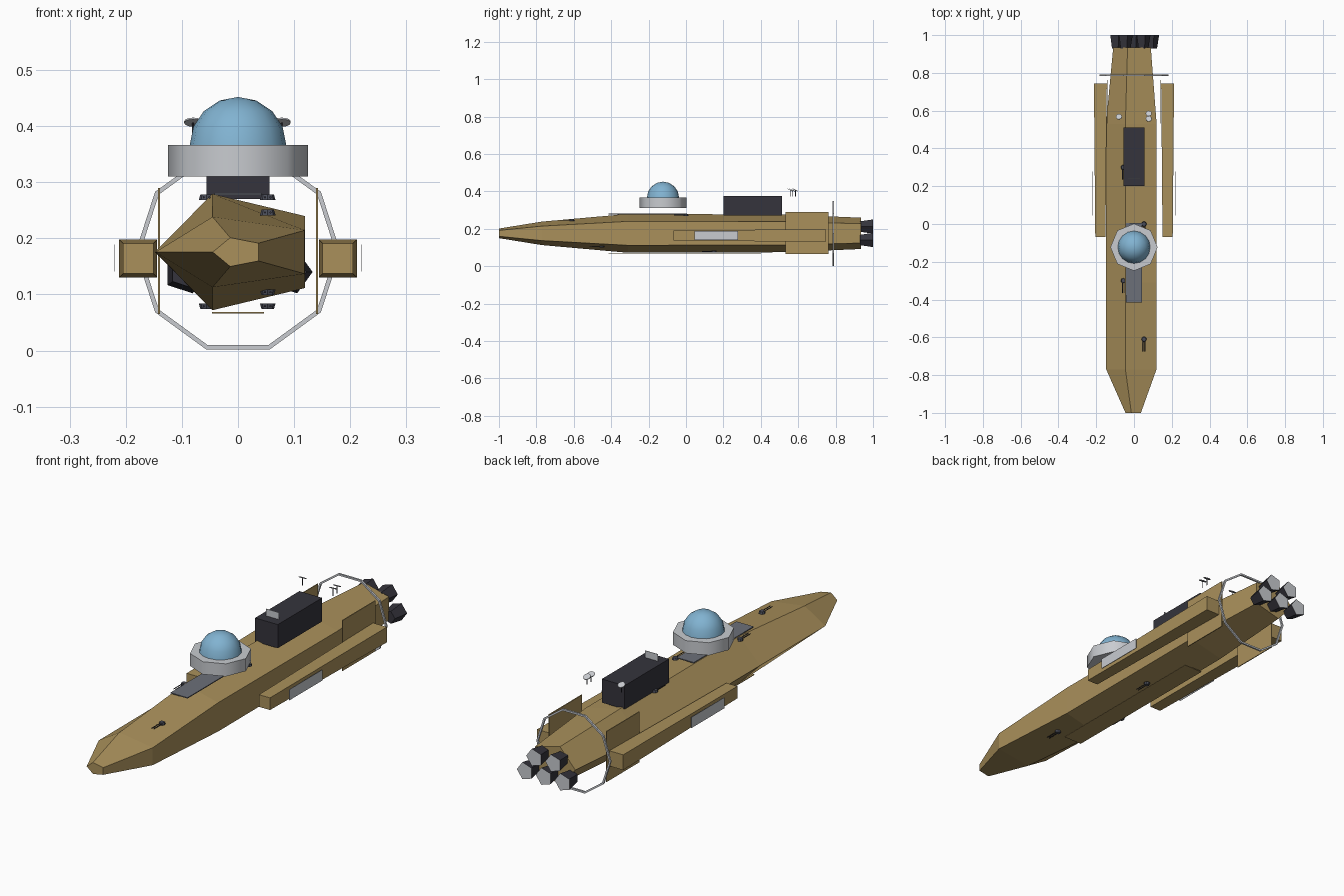
import bpy, bmesh, math
from mathutils import Matrix, Vector

old = bpy.data.objects.get("Cube")
if old:
    bpy.data.objects.remove(old, do_unlink=True)


def material(name, rgb):
    m = bpy.data.materials.new(name)
    m.use_nodes = True
    m.diffuse_color = (*rgb, 1)
    m.node_tree.nodes["Principled BSDF"].inputs["Base Color"].default_value = (*rgb, 1)
    return m


TAN = material("tan hull", (0.40, 0.28, 0.105))
DARK = material("dark metal", (0.035, 0.034, 0.045))
PALE = material("pale grey", (0.58, 0.60, 0.63))
GLASS = material("blue glass", (0.22, 0.45, 0.64))
SLATE = material("slate deck", (0.15, 0.16, 0.19))
GUN = material("gun grey", (0.07, 0.075, 0.10))


def finish(name, bm, *mats):
    bmesh.ops.recalc_face_normals(bm, faces=bm.faces)
    me = bpy.data.meshes.new(name)
    bm.to_mesh(me)
    bm.free()
    for m in mats:
        me.materials.append(m)
    ob = bpy.data.objects.new(name, me)
    bpy.context.collection.objects.link(ob)
    return ob


def loft(name, rings, *mats, closed=False):
    """Skin a list of point rings; cap the ends unless closed."""
    bm = bmesh.new()
    loops = [[bm.verts.new(p) for p in r] for r in rings]
    pairs = list(zip(loops, loops[1:] + loops[:1])) if closed else list(zip(loops, loops[1:]))
    for a, b in pairs:
        for i in range(len(a)):
            j = (i + 1) % len(a)
            bm.faces.new((a[i], a[j], b[j], b[i]))
    if not closed:
        bm.faces.new(loops[0])
        bm.faces.new(loops[-1])
    return finish(name, bm, *mats)


def box(name, mat, x, y, z):
    """Box from (low, high) ranges."""
    bm = bmesh.new()
    bmesh.ops.create_cube(bm, size=1)
    for v in bm.verts:
        v.co = [(lo + hi) / 2 + c * (hi - lo) for c, (lo, hi) in zip(v.co, (x, y, z))]
    return finish(name, bm, mat)


def cylinder(name, mat, centre, r1, r2, depth, sides, rot=None):
    bm = bmesh.new()
    mtx = Matrix.Translation(centre) @ (rot or Matrix())
    bmesh.ops.create_cone(bm, cap_ends=True, segments=sides, radius1=r1, radius2=r2,
                          depth=depth, matrix=mtx)
    return finish(name, bm, mat)


def smooth(ob, degrees):
    bpy.ops.object.select_all(action='DESELECT')
    bpy.context.view_layer.objects.active = ob
    ob.select_set(True)
    bpy.ops.object.shade_smooth_by_angle(angle=math.radians(degrees))


def pentagon(cx, y, cz, rx, rz, start):
    angles = [math.radians(start + 72 * i) for i in range(5)]
    return [(cx + rx * math.cos(a), y, cz + rz * math.sin(a)) for a in angles]


MID = 0.1755

# Five-sided hull, ridge towards -x
sections = [(-1, 0.045, 0.027), (-0.77, 0.147, 0.066), (-0.31, 0.148, 0.109),
            (0.53, 0.148, 0.106), (0.935, 0.110, 0.088)]
loft("hull", [pentagon(0, y, MID, rx, rz, 180) for y, rx, rz in sections], TAN)

# Engine nozzles with pale exhaust faces
for i, (x, z) in enumerate([(-0.047, 0.212), (0.047, 0.212), (-0.093, 0.14),
                            (0, 0.14), (0.093, 0.14)]):
    engine = loft(f"engine_{i + 1}", [pentagon(x, 0.93, z, 0.029, 0.029, 0),
                                      pentagon(x, 1, z, 0.040, 0.040, 0)], DARK, PALE)
    for f in engine.data.polygons:
        if f.center.y > 0.99:
            f.material_index = 1

# Side pods, their panels and the stabiliser plates
for side, s in (("left", 1), ("right", -1)):
    pod = [[(s * 0.178 + a * w, y, 0.164 + b * w) for a, b in ((-1, -1), (1, -1), (1, 1), (-1, 1))]
           for y, w in ((-0.068, 0.027), (0.745, 0.034))]
    loft(f"{side}_pod", pod, TAN)
    box(f"{side}_pod_panel", PALE, (s * 0.2205 - 0.0008, s * 0.2205 + 0.0008),
        (0.045, 0.278), (0.141, 0.189))
    box(f"{side}_stabiliser", TAN, (s * 0.141 - 0.002, s * 0.141 + 0.002),
        (0.532, 0.762), (0.065, 0.29))

# Ten-sided hoop around the tail
hoop = []
for i in range(10):
    a = math.radians(18 + 36 * i + 54)
    section = []
    for k in range(4):
        t = math.radians(90 * k + 45)
        r = 0.1785 + 0.0058 * math.cos(t)
        section.append((r * math.cos(a), 0.788 + 0.0058 * math.sin(t), MID + r * math.sin(a)))
    hoop.append(section)
loft("tail_hoop", hoop, PALE, closed=True)

# Observation dome on its octagonal collar
collar = cylinder("dome_collar", PALE, (0, -0.123, 0.338), 0.125, 0.125, 0.056, 8)
smooth(collar, 50)
bm = bmesh.new()
bmesh.ops.create_uvsphere(bm, u_segments=16, v_segments=8, radius=0.086,
                          matrix=Matrix.Translation((0, -0.123, 0.366)))
bmesh.ops.delete(bm, geom=[v for v in bm.verts if v.co.z < 0.36], context='VERTS')
smooth(finish("dome", bm, GLASS), 40)

# Deck strip, keel plate, cargo block and its upright panel
box("deck_strip", SLATE, (-0.042, 0.042), (-0.415, 0.005), (0.277, 0.281))
box("keel_plate", TAN, (-0.046, 0.046), (-0.415, 0.4), (0.066, 0.069))
box("cargo_block", DARK, (-0.056, 0.056), (0.2, 0.512), (0.270, 0.375))
box("signal_panel", PALE, (-0.032, 0.032), (0.242, 0.244), (0.375, 0.406))

# Twin-barrel turrets above and below
turrets = [(0.053, -0.61, 0.246, 1), (0.053, 0, 0.273, 1), (-0.056, -0.3, 0.273, 1),
           (-0.056, 0.3, 0.273, 1), (0.053, -0.45, 0.104, -1), (0.053, 0.15, 0.079, -1),
           (-0.056, -0.15, 0.079, -1)]
along_y = Matrix.Rotation(math.pi / 2, 4, 'X')
for i, (x, y, z, up) in enumerate(turrets):
    low, high = (0.014, 0.011) if up > 0 else (0.011, 0.014)
    cylinder(f"turret_{i + 1}", GUN, (x, y, z), low, high, 0.01, 8)
    for s in (-1, 1):
        cylinder(f"turret_{i + 1}_barrel", DARK, (x + s * 0.005, y - 0.035, z),
                 0.002, 0.002, 0.06, 6, along_y)

# Tilted dish antennas on thin stems
for i, (x, y) in enumerate([(-0.08, 0.568), (0.078, 0.585), (0.078, 0.557)]):
    cylinder(f"dish_{i + 1}", PALE, (x, y, 0.407), 0.016, 0.016, 0.003, 12,
             Matrix.Rotation(math.radians(-25), 4, 'X'))
    cylinder(f"dish_{i + 1}_stem", DARK, (x, y, 0.39), 0.0018, 0.0018, 0.034, 6)
